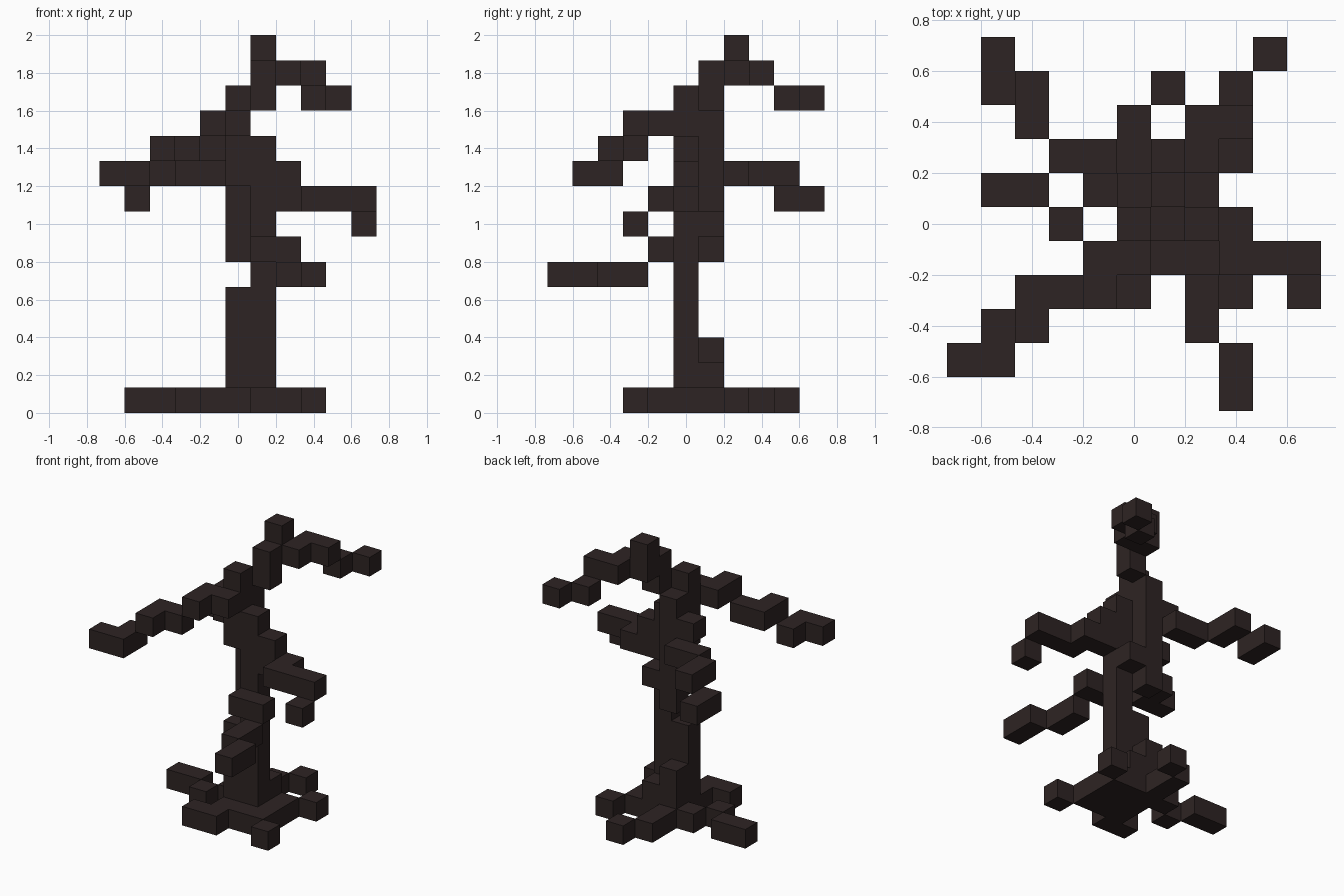
import bpy
import bmesh
import math
from mathutils import Vector

if "Cube" in bpy.data.objects:
    bpy.data.objects.remove(bpy.data.objects["Cube"], do_unlink=True)

U = 2 / 15  # edge of one block

# One dark bark colour
bark = bpy.data.materials.new("dark bark")
bark.use_nodes = True
BARK = (0.027, 0.0175, 0.0168, 1)
bark.diffuse_color = BARK
bsdf = bark.node_tree.nodes["Principled BSDF"]
bsdf.inputs["Base Color"].default_value = BARK
bsdf.inputs["Roughness"].default_value = 0.9


def column(x, y, low, high):
    """Upright stack of blocks."""
    return {(x, y, z) for z in range(low, high + 1)}


def limb(count, start, end):
    """Straight limb snapped to the block grid."""
    a, b = Vector(start), Vector(end)
    return {tuple(round(c) for c in a.lerp(b, i / (count - 1))) for i in range(count)}


parts = {}

# Trunk: two columns that swap sides as they climb
parts["lower_trunk"] = column(0, 0, 0, 4) | column(0, 1, 0, 2) | column(1, 1, 0, 1)
parts["main_trunk"] = column(1, 0, 0, 10)
parts["upper_trunk"] = column(0, 1, 6, 11) | column(1, 1, 7, 7) | column(0, 0, 9, 12)

# Roots spread over the ground
parts["front_left_root"] = limb(3, (1, -0.8, 0), (3, -1.8, 0))
parts["left_root"] = limb(3, (2, 0, 0), (2.8, 2, 0))
parts["front_right_root"] = limb(3, (0, -1.2, 0), (-0.9, -2.4, 0))
parts["right_root"] = column(-1, 1, 0, 0) | limb(3, (-2, 0.2, 0), (-4, 1, 0))
parts["back_root"] = limb(3, (0, 2, 0), (0.8, 4, 0))

# Branches droop outward from the trunk
parts["low_front_branch"] = limb(6, (1.4, -0.55, 5.9), (3.15, -4.8, 4.65))
parts["left_branch"] = limb(7, (1.9, 0.25, 8.6), (5.05, -1.55, 7.4))
parts["front_right_branch"] = limb(9, (0, -1, 11.4), (-5.1, -4, 8.8))
parts["back_right_branch"] = limb(7, (-0.9, 1.15, 9.6), (-4.2, 4.75, 8.1))
parts["top_branch"] = limb(6, (1, 1.6, 13.2), (4, 4.6, 12.2))
parts["crown"] = limb(3, (1, 1, 12), (1, 1.9, 14))

solid = set().union(*parts.values())


def build(name, grid):
    """Skin a part with the faces not covered by a neighbouring block."""
    bm = bmesh.new()
    for cell in sorted(grid):
        centre = Vector(cell) + Vector((0, 0, 0.5))
        for axis in range(3):
            for sign in (-1, 1):
                n, u = Vector(), Vector()
                n[axis] = sign
                u[(axis + 1) % 3] = 1
                if tuple(round(c) for c in Vector(cell) + n) in solid:
                    continue
                v = n.cross(u)
                corners = ((-1, -1), (1, -1), (1, 1), (-1, 1))
                bm.faces.new([bm.verts.new((centre + (n + u * p + v * q) / 2) * U)
                              for p, q in corners])
    bmesh.ops.remove_doubles(bm, verts=bm.verts, dist=1e-4)
    # Merge flush block faces into clean flat panels
    bmesh.ops.dissolve_limit(bm, angle_limit=math.radians(1), verts=bm.verts, edges=bm.edges)
    mesh = bpy.data.meshes.new(name)
    bm.to_mesh(mesh)
    bm.free()
    mesh.materials.append(bark)
    bpy.context.collection.objects.link(bpy.data.objects.new(name, mesh))


for part, grid in parts.items():
    build(part, grid)
